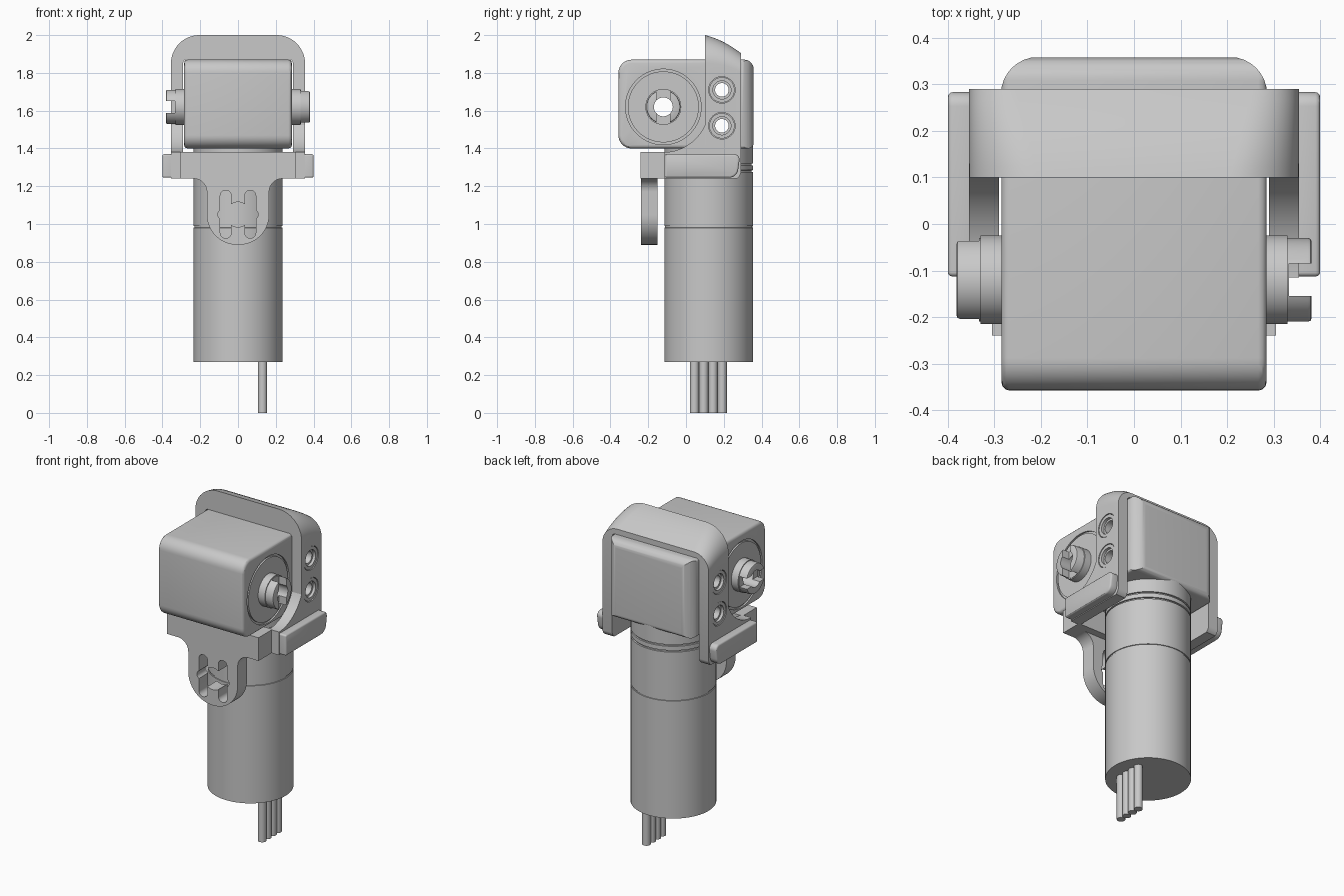
import bpy, bmesh, math
from mathutils import Vector

cube = bpy.data.objects.get("Cube")
if cube:
    bpy.data.objects.remove(cube)

grey = bpy.data.materials.new("metal_grey")
grey.use_nodes = True
grey.diffuse_color = (0.58, 0.58, 0.58, 1)
grey.node_tree.nodes["Principled BSDF"].inputs["Base Color"].default_value = (0.58, 0.58, 0.58, 1)


def place(axis, u, v, d):
    return {"X": (d, u, v), "Y": (u, d, v), "Z": (u, v, d)}[axis]


def loft(name, loops):
    """Skin a list of equal-length closed loops and cap both ends."""
    bm = bmesh.new()
    rows = [[bm.verts.new(p) for p in loop] for loop in loops]
    n = len(rows[0])
    for a, b in zip(rows, rows[1:]):
        for i in range(n):
            j = (i + 1) % n
            bm.faces.new((a[i], a[j], b[j], b[i]))
    bm.faces.new(rows[0])
    bm.faces.new(rows[-1])
    bmesh.ops.recalc_face_normals(bm, faces=bm.faces)
    mesh = bpy.data.meshes.new(name)
    bm.to_mesh(mesh)
    bm.free()
    mesh.materials.append(grey)
    ob = bpy.data.objects.new(name, mesh)
    bpy.context.collection.objects.link(ob)
    return ob


def prism(name, pts, axis, a, b):
    return loft(name, [[place(axis, u, v, d) for u, v in pts] for d in (a, b)])


def circle(u, v, r, n=48):
    return [(u + r * math.cos(2 * math.pi * i / n), v + r * math.sin(2 * math.pi * i / n)) for i in range(n)]


def rounded(corners, n=8):
    """Polygon from (u, v, radius) corners with circular fillets."""
    out = []
    for i, (u, v, r) in enumerate(corners):
        p = Vector((u, v))
        if not r:
            out.append((u, v))
            continue
        d1 = (Vector(corners[i - 1][:2]) - p).normalized()
        d2 = (Vector(corners[(i + 1) % len(corners)][:2]) - p).normalized()
        half = d1.angle(d2) / 2
        c = p + (d1 + d2).normalized() * (r / math.sin(half))
        s = (p + d1 * (r / math.tan(half)) - c).normalized()
        e = (p + d2 * (r / math.tan(half)) - c).normalized()
        out += [tuple(c + s.slerp(e, k / n).normalized() * r) for k in range(n + 1)]
    return out


def box(u0, u1, v0, v1, r=0):
    return rounded([(u0, v0, r), (u1, v0, r), (u1, v1, r), (u0, v1, r)])


def bevel(ob, width, segments=3):
    m = ob.modifiers.new("Bevel", "BEVEL")
    m.width, m.segments, m.limit_method, m.angle_limit = width, segments, "ANGLE", math.radians(50)
    bake(ob)


def bake(ob):
    deps = bpy.context.evaluated_depsgraph_get()
    deps.update()
    mesh = bpy.data.meshes.new_from_object(ob.evaluated_get(deps))
    ob.modifiers.clear()
    ob.data = mesh


def boolean(ob, tool, op="DIFFERENCE"):
    m = ob.modifiers.new("Cut", "BOOLEAN")
    m.object, m.operation, m.solver = tool, op, "EXACT"
    bake(ob)
    bpy.data.objects.remove(tool)


SY, SZ = -0.12, 1.62      # output shaft axis
SCREWS = (1.52, 1.71)     # screw heights
SCREW_Y = 0.19


def screw_holes(ob):
    for z in SCREWS:
        boolean(ob, prism("cutter", circle(SCREW_Y, z, 0.036, 32), "X", -0.5, 0.5))


# Motor can with seam and neck grooves
profile = [(0.27, 0.235)]
for z, depth in ((0.985, 0.004), (1.28, 0.008), (1.315, 0.008)):
    profile += [(z - 0.005, 0.235), (z - 0.004, 0.235 - depth), (z + 0.004, 0.235 - depth), (z + 0.005, 0.235)]
profile += [(1.42, 0.235)]
loft("motor", [[(x, y, z) for x, y in circle(0, 0.12, r, 64)] for z, r in profile])

# Lead wires
for i in range(4):
    prism(f"wire_{i + 1}", circle(0.13, 0.045 + 0.049 * i, 0.024, 24), "Z", 0, 0.28)

# Gearbox housing: side profile intersected with plan profile
gearbox = prism("gearbox", rounded([(-0.358, 1.4, 0.07), (0.358, 1.4, 0.03), (0.358, 1.87, 0.05), (-0.358, 1.87, 0.07)]),
                "X", -0.285, 0.285)
bevel(gearbox, 0.018)
boolean(gearbox, prism("cutter", rounded([(-0.286, -0.37, 0), (0.286, -0.37, 0),
        (0.286, 0.359, 0.08), (-0.286, 0.359, 0.08)]), "Z", 1.3, 2), "INTERSECT")
for s in (-1, 1):
    boolean(gearbox, prism("cutter", circle(SY, SZ, 0.2, 64), "X", s * 0.275, s * 0.4))
boolean(gearbox, prism("cutter", circle(SY, SZ, 0.05), "X", -0.5, 0.5))
screw_holes(gearbox)

# Bearing covers and shaft collars on both sides
for side, s in (("left", 1), ("right", -1)):
    for part, r, a, b in (("bearing_cover", 0.188, 0.26, 0.285), ("shaft_collar", 0.095, 0.27, 0.33)):
        ob = prism(f"{side}_{part}", circle(SY, SZ, r, 64), "X", s * a, s * b)
        boolean(ob, prism("cutter", circle(SY, SZ, 0.05), "X", -0.5, 0.5))

# Hollow output shaft, slotted upright on the left and level on the right
shaft = prism("output_shaft", circle(SY, SZ, 0.09), "X", -0.382, 0.382)
bevel(shaft, 0.008, 2)
boolean(shaft, prism("cutter", circle(SY, SZ, 0.05), "X", -0.5, 0.5))
boolean(shaft, prism("cutter", box(SY - 0.035, SY + 0.035, 1.5, 1.75), "X", 0.333, 0.5))
boolean(shaft, prism("cutter", box(-0.25, 0, SZ - 0.032, SZ + 0.032), "X", -0.5, -0.333))

# Bracket strap: arch lofted backwards while its crown drops
loops = []
for i in range(9):
    t = i / 8
    y, top = 0.1 + 0.19 * t, 2.0 - 0.045 * t - 0.05 * t * t
    inner = 1.872
    arch = rounded([(-0.355, 1.24, 0), (-0.355, top, 0.15 - 0.05 * t), (0.355, top, 0.15 - 0.05 * t), (0.355, 1.24, 0),
                    (0.29, 1.24, 0), (0.29, inner, 0.02), (-0.29, inner, 0.02), (-0.29, 1.24, 0)], 12)
    loops.append([(x, y, z) for x, z in arch])
strap = loft("bracket_strap", loops)
boolean(strap, prism("cutter", rounded([(0, 1.23, 0), (0.291, 1.23, 0.05), (0.291, 2.1, 0), (0, 2.1, 0)]),
                     "X", -0.5, 0.5), "INTERSECT")
screw_holes(strap)

# Cheeks in front of the strap, scooped around the shaft, and side bars
for side, s in (("left", 1), ("right", -1)):
    cheek = prism(f"{side}_cheek", box(-0.115, 0.1, 1.24, 1.6), "X", s * 0.29, s * 0.355)
    boolean(cheek, prism("cutter", circle(SY, SZ, 0.24, 96), "X", s * 0.2, s * 0.5))
    bar = prism(f"{side}_bar", rounded([(-0.113, 1.245, 0.01), (0.27, 1.245, 0.05), (0.288, 1.37, 0.03), (-0.113, 1.37, 0.01)]),
                "X", s * 0.34, s * 0.4)
    bevel(bar, 0.014)
    # Screw seats: counterbored ring plus recessed socket
    for z in SCREWS:
        boolean(strap, prism("cutter", circle(SCREW_Y, z, 0.07), "X", s * 0.335, s * 0.5))
    for i, z in enumerate(SCREWS):
        seat = prism(f"{side}_screw_seat_{i + 1}", circle(SCREW_Y, z, 0.067), "X", s * 0.32, s * 0.352)
        boolean(seat, prism("cutter", circle(SCREW_Y, z, 0.048, 32), "X", s * 0.33, s * 0.5))
        boolean(seat, prism("cutter", circle(SCREW_Y, z, 0.036, 32), "X", -0.5, 0.5))

# Front block and mounting tongue with slots
prism("front_block", box(-0.305, 0.305, 1.24, 1.38), "Y", -0.24, -0.105)
half = [(0.27, 1.3, 0), (0.27, 1.24, 0), (0.165, 1.24, 0.07), (0.165, 0.89, 0.16)]
tongue = prism("mounting_tongue", rounded(half + [(-x, z, r) for x, z, r in reversed(half)], 16), "Y", -0.239, -0.15)
cuts = [circle(0, 1.05, 0.066)]
for s in (-1, 1):
    cuts += [box(s * 0.065 - 0.029, s * 0.065 + 0.029, 0.925, 1.178, 0.028), circle(s * 0.08, 1.05, 0.027, 24)]
for pts in cuts:
    boolean(tongue, prism("cutter", pts, "Y", -0.3, -0.1))

# Smooth curved faces, keep edges crisp
bpy.ops.object.select_all(action="DESELECT")
for ob in bpy.context.collection.objects:
    if ob.type == "MESH" and ob.data.materials and ob.data.materials[0] == grey:
        ob.select_set(True)
        bpy.context.view_layer.objects.active = ob
bpy.ops.object.shade_smooth_by_angle(angle=math.radians(30))
